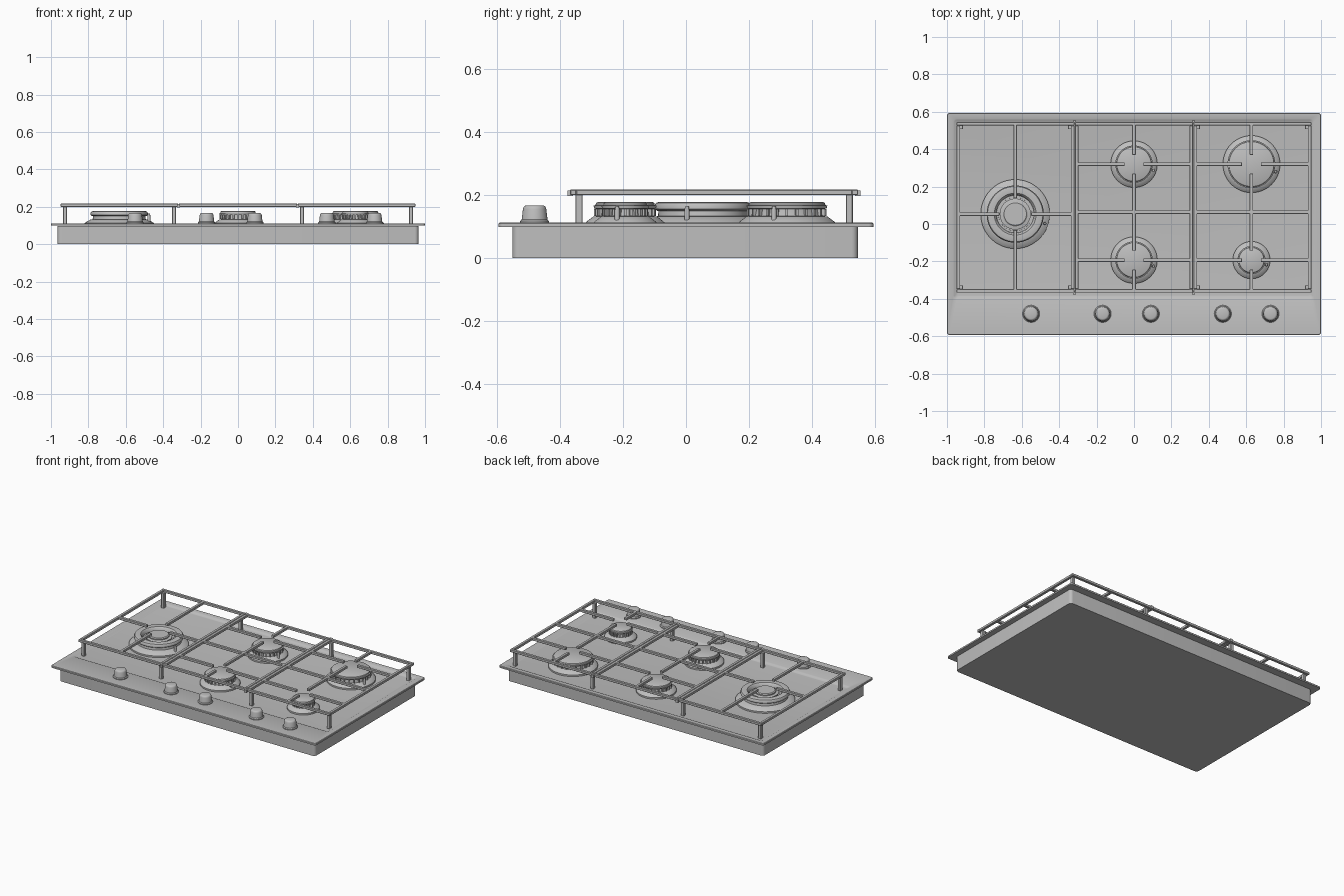
import bpy, bmesh, math
from mathutils import Vector

if "Cube" in bpy.data.objects:
    bpy.data.objects.remove(bpy.data.objects["Cube"])

grey = bpy.data.materials.new("steel grey")
grey.diffuse_color = (0.52, 0.52, 0.52, 1)
grey.use_nodes = True
grey.node_tree.nodes["Principled BSDF"].inputs["Base Color"].default_value = grey.diffuse_color


def finish(bm, name, smooth=True):
    bmesh.ops.recalc_face_normals(bm, faces=bm.faces[:])
    me = bpy.data.meshes.new(name)
    bm.to_mesh(me)
    bm.free()
    ob = bpy.data.objects.new(name, me)
    bpy.context.collection.objects.link(ob)
    me.materials.append(grey)
    if smooth:
        bpy.ops.object.select_all(action='DESELECT')
        ob.select_set(True)
        bpy.context.view_layer.objects.active = ob
        bpy.ops.object.shade_smooth_by_angle(angle=math.radians(35))
    return ob


def rounded_loop(bm, x0, x1, y0, y1, r, z, n=5):
    pts = []
    for cx, cy, a0 in ((x1-r, y1-r, 0), (x0+r, y1-r, 90), (x0+r, y0+r, 180), (x1-r, y0+r, 270)):
        for i in range(n + 1):
            a = math.radians(a0 + 90 * i / n)
            pts.append(bm.verts.new((cx + r*math.cos(a), cy + r*math.sin(a), z)))
    return pts


def stack(name, rects):
    """Join a stack of rounded rectangles, capped at both ends."""
    bm = bmesh.new()
    loops = [rounded_loop(bm, *r) for r in rects]
    for a, b in zip(loops, loops[1:]):
        for i in range(len(a)):
            j = (i + 1) % len(a)
            bm.faces.new((a[i], a[j], b[j], b[i]))
    bm.faces.new(loops[0])
    bm.faces.new(loops[-1])
    return finish(bm, name)


def lathe(name, x, y, profile, n=48):
    """Spin (radius, z) points around a vertical axis."""
    bm = bmesh.new()
    rings = [[bm.verts.new((x + r*math.cos(2*math.pi*i/n), y + r*math.sin(2*math.pi*i/n), z))
              for i in range(n)] for r, z in profile]
    for a, b in zip(rings, rings[1:]):
        for i in range(n):
            j = (i + 1) % n
            bm.faces.new((a[i], a[j], b[j], b[i]))
    bm.faces.new(rings[0])
    bm.faces.new(rings[-1])
    return finish(bm, name)


def boxes(name, items, bevel=0.0):
    """Several boxes (x0, x1, y0, y1, z0, z1) in one object."""
    bm = bmesh.new()
    for x0, x1, y0, y1, z0, z1 in items:
        vs = bmesh.ops.create_cube(bm, size=1)['verts']
        for v in vs:
            v.co = Vector(((x0+x1)/2 + v.co.x*(x1-x0), (y0+y1)/2 + v.co.y*(y1-y0),
                           (z0+z1)/2 + v.co.z*(z1-z0)))
    if bevel:
        bmesh.ops.bevel(bm, geom=bm.edges[:], offset=bevel, segments=1, affect='EDGES')
    return finish(bm, name, False)


# Body under the worktop
stack("lower_box", [(-.965, .965, -.55, .545, .02, 0), (-.965, .965, -.55, .545, .02, .098)])

# Top plate with shallow recessed cooking area
stack("top_plate", [
    (-1, 1, -.594, .594, .015, .099),
    (-1, 1, -.594, .594, .015, .109),
    (-.997, .997, -.591, .591, .012, .112),
    (-.967, .962, -.405, .563, .02, .112),
    (-.960, .955, -.398, .556, .015, .109),
    (-.950, .945, -.388, .546, .012, .1035),
    (-.945, .940, -.383, .541, .01, .1025)])

# Burners: position, base radius
FLOOR = .102
BURNERS = (("middle_back", 0, .32, .125), ("middle_front", 0, -.193, .125),
           ("right_back", .628, .32, .153), ("right_front", .628, -.193, .1))
for nm, x, y, R in BURNERS:
    c = R - .027
    lathe(nm + "_burner_base", x, y, [
        (R, FLOOR), (R, .113), (R - .006, .118), (c + .004, .131), (c - .008, .133),
        (c - .012, .152), (c - .012, .156)])
    lathe(nm + "_burner_cap", x, y, [
        (c - .014, .155), (c, .157), (c + .002, .166), (c - .004, .168), (c - .006, .175), (c - .012, .178)])
    # flame teeth around the burner head
    n = 24
    bm = bmesh.new()
    for i in range(n):
        a = 2 * math.pi * i / n
        vs = bmesh.ops.create_cube(bm, size=1)['verts']
        for v in vs:
            p, q = (c - .006) + v.co.x * .012, v.co.y * .008
            v.co = Vector((x + p*math.cos(a) - q*math.sin(a), y + p*math.sin(a) + q*math.cos(a),
                           .145 + v.co.z * .022))
    finish(bm, nm + "_flame_teeth", False)

# Large double ring burner
bx, by = -.635, .053
lathe("large_burner_base", bx, by, [
    (.185, FLOOR), (.185, .113), (.178, .118), (.155, .131), (.142, .133), (.14, .15),
    (.09, .15), (.085, .135), (.06, .135)])
lathe("large_burner_ring", bx, by, [
    (.095, .148), (.145, .150), (.153, .156), (.153, .167), (.148, .175), (.138, .178),
    (.112, .176), (.104, .168), (.1, .149)])
lathe("large_burner_inner_head", bx, by, [(.075, .134), (.075, .152), (.083, .156), (.083, .162), (.066, .166)])
lathe("large_burner_cap", bx, by, [(.062, .16), (.066, .164), (.066, .173), (.06, .178)])

# Igniter pins beside each burner
for nm, x, y, R in BURNERS + (("large", bx, by, .183),):
    px, py = x + (R - .016) * .95, y - (R - .016) * .3
    lathe(nm + "_igniter", px, py, [(.008, FLOOR), (.008, .15), (.006, .163)], 12)

# Control knobs
for i, x in enumerate((-.55, -.168, .09, .475, .73)):
    lathe("knob_%d" % (i + 1), x, -.48, [
        (.046, .11), (.046, .117), (.043, .12), (.041, .122), (.037, .155),
        (.035, .162), (.031, .1655), (.026, .167)], 32)

# Pan supports
Z0, Z1, H = .2, .217, .0095
YF, YB = -.367, .545


def bar_x(x0, x1, y):
    return (x0, x1, y - H, y + H, Z0, Z1)


def bar_y(x, y0, y1):
    return (x - H, x + H, y0, y1, Z0, Z1)


def frame(x0, x1):
    return [bar_x(x0, x1, YF + H), bar_x(x0, x1, YB - H),
            bar_y(x0 + H, YF + 2*H, YB - 2*H), bar_y(x1 - H, YF + 2*H, YB - 2*H)]


def feet(x0, x1):
    return [(x - .011, x + .011, y - .011, y + .011, FLOOR, Z0 + .005)
            for x in (x0 + .023, x1 - .023) for y in (YF + .028, YB - .027)]


def two_burner(x0, x1, cx, g=.05):
    items = frame(x0, x1) + [bar_x(x0 + H, x1 - H, .064)]
    for y in (.32, -.193):
        items += [bar_x(x0 + H, cx - g, y), bar_x(cx + g, x1 - H, y)]
    return items + [bar_y(cx, .32 + g, YB - H), bar_y(cx, -.193 + g, .32 - g),
                    bar_y(cx, YF + H, -.193 - g)]


g = .085
left = frame(-.948, -.319) + [
    bar_x(-.94, bx - g, by), bar_x(bx + g, -.325, by),
    bar_y(bx, by + g, YB - H), bar_y(bx, YF + H, by - g)]
boxes("left_pan_support", left, .002)
boxes("middle_pan_support", two_burner(-.316, .316, 0), .002)
boxes("right_pan_support", two_burner(.319, .948, .628), .002)
boxes("left_support_feet", feet(-.948, -.319), .002)
boxes("right_support_feet", feet(.319, .948), .002)
# Small lugs linking the middle support to its neighbours
boxes("support_lugs", [(x - .009, x + .009, y - .009, y + .009, Z0 - .004, Z1 - .002)
                       for x in (-.318, .318) for y in (YF, YB)])
